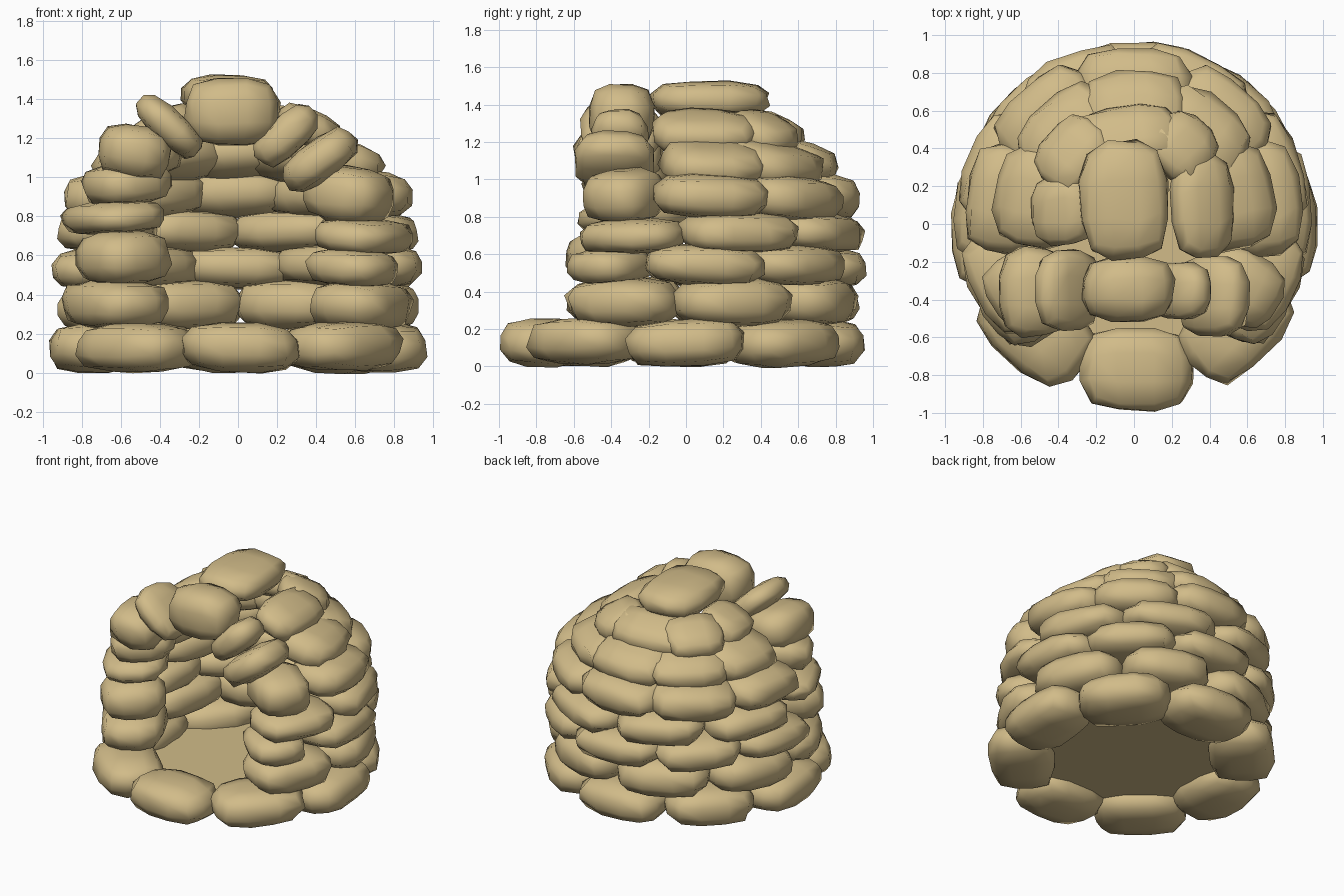
import bpy, bmesh, math, random
from mathutils import Matrix, Vector

if "Cube" in bpy.data.objects:
    bpy.data.objects.remove(bpy.data.objects["Cube"])

random.seed(4)
mat = bpy.data.materials.new("sandstone")
mat.diffuse_color = (0.64, 0.50, 0.25, 1)
mat.use_nodes = True
mat.node_tree.nodes["Principled BSDF"].inputs["Base Color"].default_value = mat.diffuse_color


def finish(bm, name):
    me = bpy.data.meshes.new(name)
    bm.to_mesh(me)
    bm.free()
    me.materials.append(mat)
    ob = bpy.data.objects.new(name, me)
    bpy.context.collection.objects.link(ob)
    return ob


# One irregular rounded stone, made from a gridded cube
def stone(name, size, loc, rot, jitter=0.045):
    bm = bmesh.new()
    bmesh.ops.create_cube(bm, size=2)
    bmesh.ops.subdivide_edges(bm, edges=bm.edges[:], cuts=2, use_grid_fill=True)
    half = Vector(size) / 2 * 1.02
    for v in bm.verts:
        c = v.co
        k = sum(abs(a) ** 3.1 for a in c) ** (1 / 3.1)
        c = c / k
        c += Vector([random.uniform(-jitter, jitter) for _ in range(3)])
        v.co = Vector((c.x * half.x, c.y * half.y, c.z * half.z))
    bm.transform(Matrix.Translation(loc) @ rot)
    return finish(bm, name)


# A stone in the dome wall; local x = outward, local y = along the wall
def wall_stone(name, z, h, r, cy, depth, width, deg, tilt):
    a = math.radians(deg)
    rot = (Matrix.Rotation(a + random.uniform(-.05, .05), 4, 'Z')
           @ Matrix.Rotation(math.radians(tilt), 4, 'Y')
           @ Matrix.Rotation(random.uniform(-.05, .05), 4, 'X'))
    loc = (r * math.cos(a), cy + r * math.sin(a), z + random.uniform(-.008, .008))
    stone(name, (depth, width * random.uniform(.97, 1.05), h), loc, rot)


# A course of stones; first and last = (z, height, width) of the doorway jambs
def course(name, z, h, r, cy, depth, width, start, end, n, tilt, first=None, last=None):
    for i in range(n):
        deg = start + (end - start) * i / (n - 1)
        sz, sh, sw = z, h, width
        if first and i == 0:
            sz, sh, sw = first
        if last and i == n - 1:
            sz, sh, sw = last
        wall_stone(f"{name}_{i + 1}", sz, sh, r, cy, depth, sw, deg, tilt)


# Foundation ring, then wall courses open at the front doorway
course("foundation_stone", .13, .25, .745, -.02, .44, .60, -89, 226, 8, 0)
course("wall_1_stone", .345, .25, .715, .01, .43, .60, -28, 208, 6, 2)
course("wall_2_stone", .54, .21, .725, .02, .43, .60, -36, 216, 7, 3,
       (.53, .19, .38), (.595, .27, .40))
course("wall_3_stone", .72, .21, .715, .03, .43, .61, -26, 206, 6, 4,
       (.70, .18, .58), (.80, .17, .56))
course("wall_4_stone", .91, .23, .675, .04, .43, .58, -33, 213, 7, 6,
       (.91, .28, .38), (.975, .21, .38))

# Leaning roof courses
course("roof_1_stone", 1.09, .22, .515, .07, .45, .54, 8, 172, 5, 16)
roof = [(0, .36, .56), (50, .40, .34), (97, .36, .58), (140, .42, .42), (184, .38, .36)]
for i, (deg, r, w) in enumerate(roof):
    wall_stone(f"roof_2_stone_{i + 1}", 1.255, .19, r, .10, .34, w, deg, 24)
stone("cap_stone", (.46, .62, .20), (-.05, .125, 1.425), Matrix.Rotation(.05, 4, 'Z'))

# Doorway arch stones: x, y, z, width, depth, height, roll
arch = [(-.53, -.36, 1.13, .37, .47, .27, 8),
        (-.35, -.35, 1.26, .40, .42, .17, 42),
        (-.03, -.345, 1.335, .48, .34, .34, 0),
        (.245, -.355, 1.215, .37, .30, .19, -42),
        (.42, -.38, 1.09, .42, .42, .20, -36)]
for i, (x, y, z, w, d, h, roll) in enumerate(arch):
    stone(f"arch_stone_{i + 1}", (w, d, h), (x, y, z),
          Matrix.Rotation(math.radians(roll), 4, 'Y'))

# Flat floor inside the ring
bm = bmesh.new()
bmesh.ops.create_circle(bm, cap_ends=True, segments=24, radius=.72,
                        matrix=Matrix.Translation((0, -.01, .11)))
floor = finish(bm, "floor")

# Soft shading with the sharper ridges kept
for ob in bpy.context.collection.objects:
    ob.select_set(True)
bpy.context.view_layer.objects.active = floor
bpy.ops.object.shade_smooth_by_angle(angle=math.radians(65))
